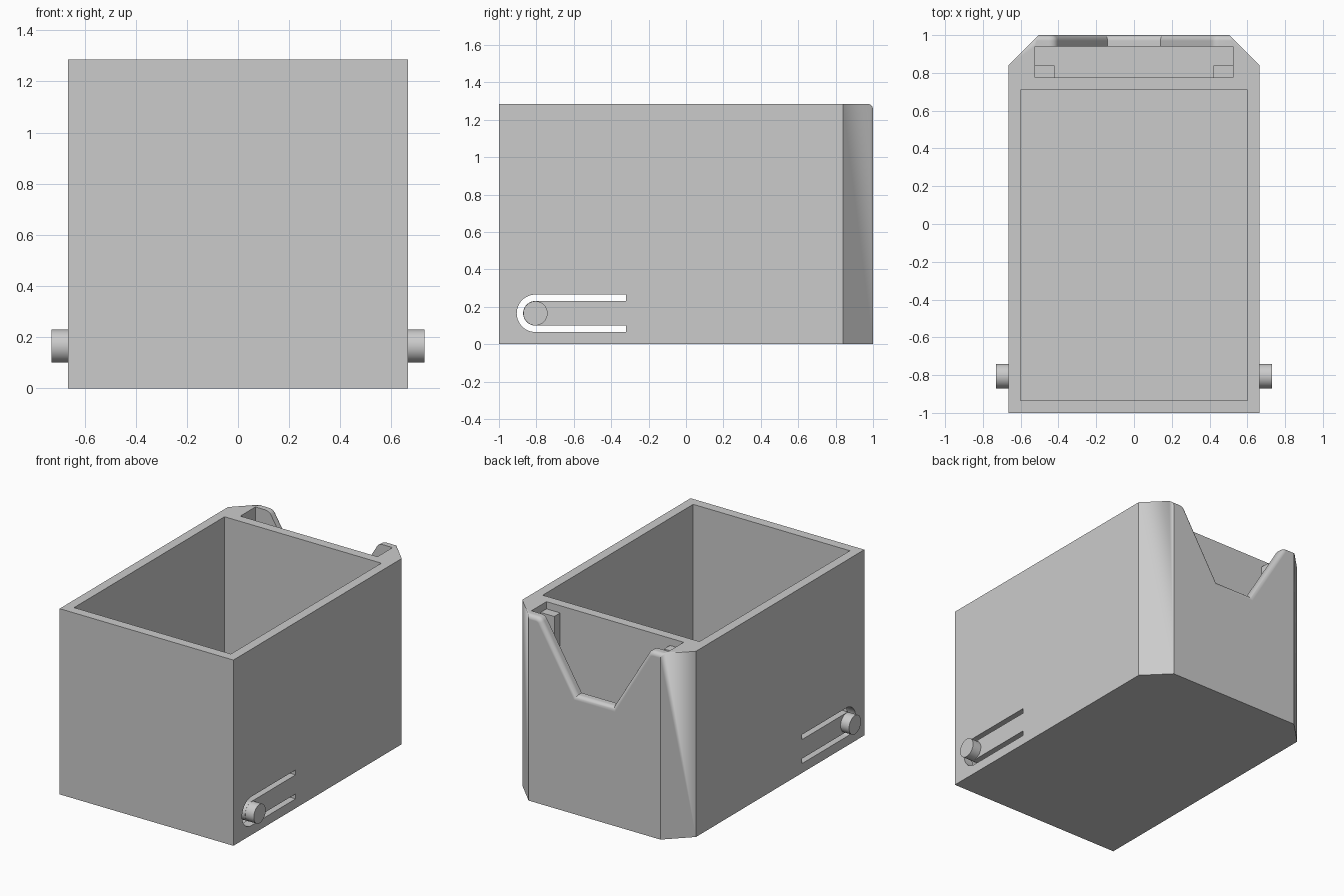
import bpy, bmesh
from math import pi, cos, sin

if "Cube" in bpy.data.objects:
    bpy.data.objects.remove(bpy.data.objects["Cube"], do_unlink=True)

grey = bpy.data.materials.new("light grey")
grey.use_nodes = True
COLOUR = (0.6, 0.6, 0.6, 1)
grey.diffuse_color = COLOUR
grey.node_tree.nodes["Principled BSDF"].inputs["Base Color"].default_value = COLOUR

H = 1.285        # height of the bin
FLOOR = 0.055    # floor thickness


def prism(name, points, axis, lo, hi):
    """Extrude a closed 2D outline along an axis from lo to hi."""
    place = {"x": lambda a, b: (lo, a, b),
             "y": lambda a, b: (a, lo, b),
             "z": lambda a, b: (a, b, lo)}[axis]
    bm = bmesh.new()
    face = bm.faces.new([bm.verts.new(place(a, b)) for a, b in points])
    grown = bmesh.ops.extrude_face_region(bm, geom=[face])["geom"]
    shift = [hi - lo if axis == k else 0 for k in "xyz"]
    bmesh.ops.translate(bm, vec=shift,
                        verts=[v for v in grown if isinstance(v, bmesh.types.BMVert)])
    bmesh.ops.recalc_face_normals(bm, faces=bm.faces)
    mesh = bpy.data.meshes.new(name)
    bm.to_mesh(mesh)
    bm.free()
    mesh.materials.append(grey)
    obj = bpy.data.objects.new(name, mesh)
    bpy.context.collection.objects.link(obj)
    return obj


def rect(x0, y0, x1, y1):
    return [(x0, y0), (x1, y0), (x1, y1), (x0, y1)]


def arc(cy, cz, r, start, end, steps):
    return [(cy + r * cos(start + (end - start) * i / steps),
             cz + r * sin(start + (end - start) * i / steps)) for i in range(steps + 1)]


def activate(obj):
    bpy.ops.object.select_all(action="DESELECT")
    obj.select_set(True)
    bpy.context.view_layer.objects.active = obj


def cut(obj, cutter):
    mod = obj.modifiers.new("cut", "BOOLEAN")
    mod.operation, mod.solver, mod.object = "DIFFERENCE", "EXACT", cutter
    activate(obj)
    bpy.ops.object.modifier_apply(modifier=mod.name)
    bpy.data.objects.remove(cutter, do_unlink=True)


# Bin body with chamfered back corners
W = 0.665
body = prism("bin_body", [(-W, -1), (W, -1), (W, 0.84), (0.505, 1),
                          (-0.505, 1), (-W, 0.84)], "z", 0, H)

# Main compartment and narrow rear pocket
cut(body, prism("compartment_cutter", rect(-0.6, -0.935, 0.6, 0.71), "z", FLOOR, H + 0.2))
cut(body, prism("pocket_cutter", rect(-0.525, 0.775, 0.525, 0.94), "z", FLOOR, H + 0.2))

# Tapered notch in the back wall, eased at its upper corners
half = [(0.14, 0.82), (0.405, 1.26), (0.413, 1.271), (0.424, 1.279),
        (0.437, 1.2835), (0.45, H), (0.45, H + 0.2)]
cut(body, prism("notch_cutter", half + [(-x, z) for x, z in reversed(half)], "y", 0.86, 1.2))

# U-shaped slots that free a springy tongue in each side wall
PY, PZ, R_IN, R_OUT, END = -0.805, 0.165, 0.066, 0.1, -0.32
outer = arc(PY, PZ, R_OUT, pi / 2, 3 * pi / 2, 24)
inner = arc(PY, PZ, R_IN, 3 * pi / 2, pi / 2, 24)
slot = ([(END, PZ + R_OUT)] + outer + [(END, PZ - R_OUT), (END, PZ - R_IN)]
        + inner + [(END, PZ + R_IN)])
cut(body, prism("slot_cutter", slot, "x", -0.8, 0.8))

# Rounded outer lip along the top and notch of the back wall
bm = bmesh.new()
bm.from_mesh(body.data)
bmesh.ops.remove_doubles(bm, verts=bm.verts, dist=0.0001)
bm.normal_update()
lip = [e for e in bm.edges
       if all(v.co.y > 0.999 and v.co.z > 0.5 for v in e.verts)
       and any(f.normal.z > 0.1 for f in e.link_faces)]
bmesh.ops.bevel(bm, geom=lip, offset=0.03, segments=6, profile=0.5,
                affect="EDGES", clamp_overlap=True)
bm.to_mesh(body.data)
bm.free()

# Corner posts in the pocket and pivot pins on the tongues
parts = [body]
for side, s in (("left", 1), ("right", -1)):
    prism(side + "_corner_post", rect(s * 0.42, 0.765, s * 0.535, 0.84), "z", 0.03, 1.235)
    parts.append(prism(side + "_pivot_pin", arc(PY, PZ, 0.065, 0, 2 * pi, 32)[:-1],
                       "x", s * 0.62, s * 0.73))

# Smooth the curved surfaces, keep flat walls flat
for obj in parts:
    activate(obj)
    bpy.ops.object.shade_smooth_by_angle(angle=pi / 6)
    mod = obj.modifiers.new("flat walls", "WEIGHTED_NORMAL")
    mod.keep_sharp = True
